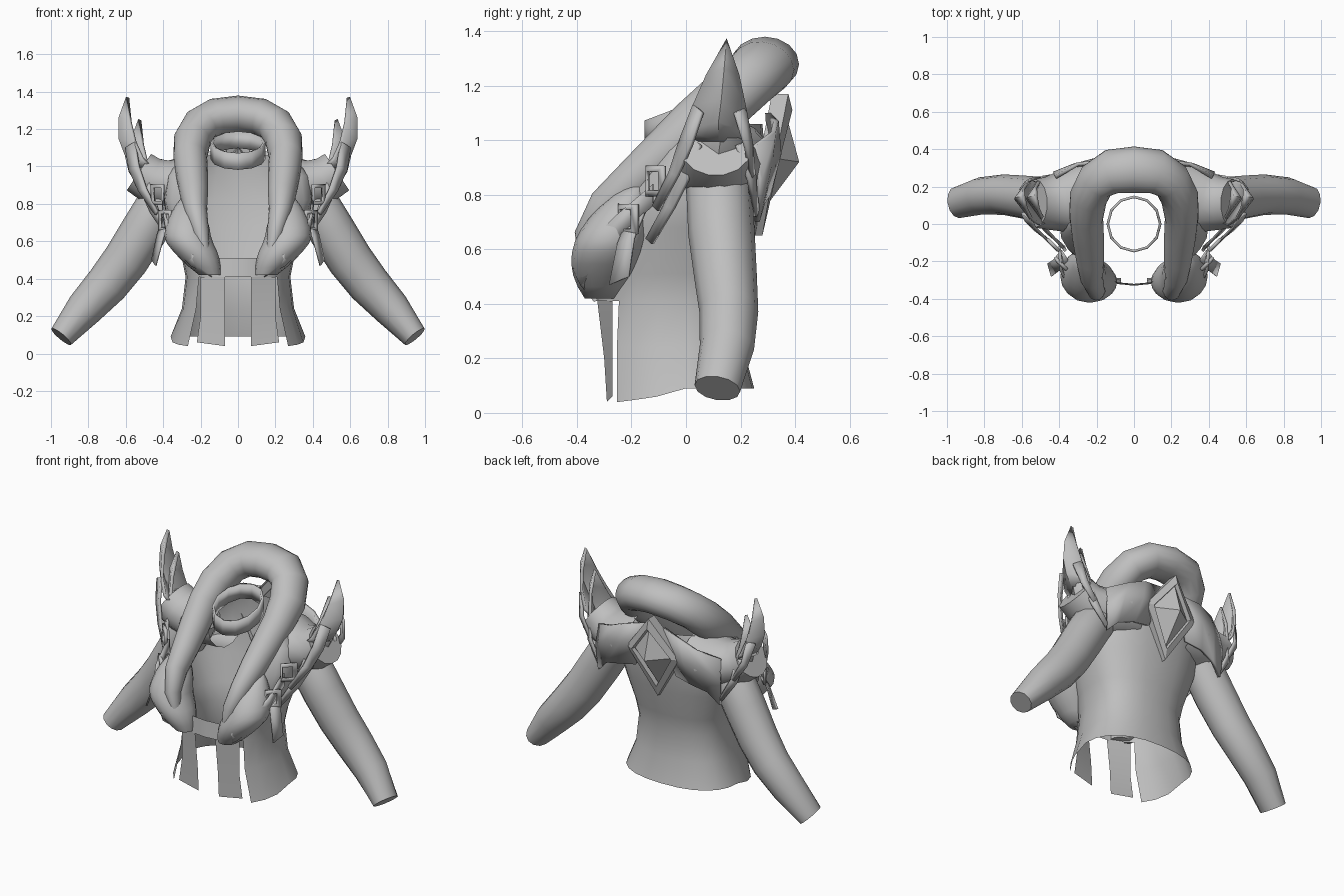
import bpy, bmesh, math
from mathutils import Vector

if "Cube" in bpy.data.objects:
    bpy.data.objects.remove(bpy.data.objects["Cube"])

grey = bpy.data.materials.new("plain_grey")
grey.use_nodes = True
COL = (0.52, 0.52, 0.52, 1)
grey.diffuse_color = COL
grey.node_tree.nodes["Principled BSDF"].inputs["Base Color"].default_value = COL


def loft(name, rings, closed=True, mirror=True, solid=0, caps="", angle=40, skip=None):
    """Skin between rows of points, then mirror and thicken."""
    bm = bmesh.new()
    rows = [[bm.verts.new(p) for p in r] for r in rings]
    n = len(rows[0])
    for i in range(len(rows) - 1):
        for j in range(n if closed else n - 1):
            if skip and skip(i, j):
                continue
            k = (j + 1) % n
            bm.faces.new((rows[i][j], rows[i][k], rows[i + 1][k], rows[i + 1][j]))
    if "s" in caps:
        bm.faces.new(rows[0])
    if "e" in caps:
        bm.faces.new(rows[-1])
    bmesh.ops.remove_doubles(bm, verts=bm.verts, dist=0.0005)
    loose = [v for v in bm.verts if not v.link_faces]
    bmesh.ops.delete(bm, geom=loose, context="VERTS")
    bmesh.ops.recalc_face_normals(bm, faces=bm.faces)
    me = bpy.data.meshes.new(name)
    bm.to_mesh(me)
    bm.free()
    ob = bpy.data.objects.new(name, me)
    bpy.context.collection.objects.link(ob)
    me.materials.append(grey)
    if mirror:
        ob.modifiers.new("mirror", "MIRROR")
    if solid:
        mod = ob.modifiers.new("thickness", "SOLIDIFY")
        mod.thickness, mod.offset = solid, 0
    bpy.ops.object.select_all(action="DESELECT")
    ob.select_set(True)
    bpy.context.view_layer.objects.active = ob
    bpy.ops.object.shade_smooth_by_angle(angle=math.radians(angle))
    return ob


def tube(path, sides=14, snap=False):
    """Rings of given radii set square to a path of (x, y, z, r_side, r_up)."""
    pts = [Vector(p[:3]) for p in path]
    rings = []
    for i, p in enumerate(path):
        t = (pts[min(i + 1, len(pts) - 1)] - pts[max(i - 1, 0)]).normalized()
        u = (Vector((0, 1, 0)) - t * t.y).normalized()
        w = t.cross(u)
        ring = []
        for k in range(sides):
            a = math.tau * k / sides
            ring.append(pts[i] + u * math.cos(a) * p[3] + w * math.sin(a) * p[4])
        if snap and i == 0:
            for q in ring:
                q.x = 0
        rings.append(ring)
    return rings


# Torso shell: (height, half width, front, back), open at the neckline and front hem
levels = [(0.07, 0.36, -0.34, 0.25), (0.24, 0.30, -0.34, 0.21), (0.41, 0.28, -0.33, 0.2),
          (0.51, 0.30, -0.32, 0.22), (0.68, 0.36, -0.31, 0.26), (0.82, 0.40, -0.24, 0.28),
          (0.95, 0.38, -0.12, 0.29), (1.06, 0.29, -0.04, 0.28)]
SEG = 24
rings = []
for i, (z, w, f, b) in enumerate(levels):
    ring = []
    for j in range(SEG):
        a = math.tau * j / SEG
        s, c = math.sin(a), math.cos(a)
        x = w * math.copysign(abs(s) ** 0.85, s)
        y = (-f if c > 0 else b) * -math.copysign(abs(c) ** 0.85, c)
        dip = 0.06 * max(c, 0) ** 0.5 if i == 0 else 0
        ring.append((x, y, z - dip + (0.02 if i == 0 else 0)))
    rings.append(ring)
loft("torso", rings, mirror=False, angle=60,
     skip=lambda i, j: (j < 3 or j >= SEG - 3) and i != 2)

# Two hanging panels at the front hem
loft("front_panel", [[(0.07, -0.325, 0.41), (0.2, -0.27, 0.41)],
                     [(0.07, -0.30, 0.2), (0.2, -0.27, 0.2)],
                     [(0.07, -0.29, 0.04), (0.22, -0.27, 0.06)]], closed=False)

# Bust cups: rounded forms leaning inward to a pointed lower edge
cup = []
for i in range(11):
    t = i / 10
    z = 0.42 + 0.42 * t
    r = math.sin(math.pi * (0.12 + 0.84 * t)) ** 0.75
    cx = 0.15 + 0.12 * min(1, t * 2.2)
    cy = -0.31 + 0.13 * t ** 2
    cup.append([(cx + 0.125 * r * math.cos(math.tau * k / 16),
                 cy + 0.13 * r * math.sin(math.tau * k / 16), z) for k in range(16)])
loft("bust_cup", cup, caps="se", angle=50)

# Swept trim below each cup
loft("bust_trim", [[(0.14, -0.33, 0.41), (0.14, -0.33, 0.41)],
                   [(0.25, -0.38, 0.47), (0.24, -0.41, 0.53)],
                   [(0.33, -0.33, 0.55), (0.34, -0.35, 0.63)],
                   [(0.38, -0.24, 0.65), (0.39, -0.25, 0.73)],
                   [(0.40, -0.12, 0.76), (0.40, -0.12, 0.84)]], closed=False, solid=0.015)

# Padded collar arching behind the head and tapering down the chest
collar = [(0, 0.29, 1.28, 0.125, 0.1), (0.12, 0.28, 1.265, 0.12, 0.1),
          (0.2, 0.23, 1.22, 0.11, 0.1), (0.245, 0.14, 1.14, 0.11, 0.1),
          (0.255, 0.03, 1.05, 0.1, 0.09), (0.245, -0.08, 0.95, 0.09, 0.085),
          (0.235, -0.19, 0.85, 0.08, 0.075), (0.225, -0.29, 0.76, 0.07, 0.06),
          (0.2, -0.36, 0.65, 0.05, 0.045), (0.17, -0.36, 0.52, 0.03, 0.02)]
loft("collar", tube(collar, 16, snap=True), caps="e", angle=70)

# Tilted neck band
band = []
for h in (0, 0.09):
    band.append([(0.14 * math.sin(math.tau * k / 12), 0.145 * math.cos(math.tau * k / 12),
                  1.04 + h + 0.058 * math.cos(math.tau * k / 12)) for k in range(12)])
loft("neck_band", band, mirror=False, solid=0.014, angle=20)

# Sleeves
arm = [(0.3, 0.12, 0.93, 0.1, 0.09), (0.39, 0.12, 0.84, 0.12, 0.125),
       (0.5, 0.13, 0.66, 0.122, 0.125), (0.6, 0.145, 0.5, 0.115, 0.122),
       (0.7, 0.157, 0.37, 0.108, 0.115), (0.82, 0.15, 0.24, 0.1, 0.1),
       (0.945, 0.115, 0.09, 0.085, 0.068)]
loft("sleeve", tube(arm, 12), caps="e")

# Shoulder pads, narrowing and then flaring outward
pad = [(0.18, 0.14, 0.92, 0.18, 0.16), (0.27, 0.14, 0.91, 0.19, 0.15),
       (0.38, 0.12, 0.9, 0.165, 0.135), (0.47, 0.11, 0.93, 0.14, 0.125),
       (0.53, 0.11, 0.97, 0.13, 0.12)]
loft("shoulder_pad", tube(pad, 14), caps="e", angle=55)


# Pointed shoulder fins in two layers, each with a front and a back leg
def fin(name, dx, dz, k):
    def at(x, y, z):
        return (x + dx, 0.12 + (y - 0.12) * k, z + dz)
    tip = at(0.59, 0.15, 1.37)
    loft(name, [[tip] * 3,
                [at(0.575, 0.08, 1.24), at(0.63, 0.14, 1.26), at(0.59, 0.19, 1.24)],
                [at(0.55, 0.03, 1.13), at(0.63, 0.13, 1.15), at(0.575, 0.215, 1.13)],
                [at(0.51, 0.0, 1.04), at(0.6, 0.12, 1.07), at(0.54, 0.23, 1.03)],
                [at(0.47, 0.0, 1.0), at(0.56, 0.12, 1.0), at(0.5, 0.22, 0.99)]],
         closed=False, solid=0.018)
    loft(name + "_front_leg", [[at(0.55, 0.03, 1.13), at(0.6, 0.06, 1.1)],
                               [at(0.53, -0.02, 1.0), at(0.58, 0.02, 0.98)],
                               [at(0.49, -0.06, 0.88), at(0.53, -0.03, 0.87)],
                               [at(0.43, -0.12, 0.76), at(0.44, -0.1, 0.74)]],
         closed=False, solid=0.015)
    loft(name + "_back_leg", [[at(0.57, 0.215, 1.12), at(0.61, 0.18, 1.1)],
                              [at(0.55, 0.24, 0.99), at(0.58, 0.22, 0.97)],
                              [at(0.48, 0.25, 0.86), at(0.49, 0.24, 0.84)]],
         closed=False, solid=0.015)


fin("outer_fin", 0, 0, 1)
fin("inner_fin", -0.065, -0.12, 1.1)

# Back yoke running from the brooch to a point behind each armpit
loft("back_yoke", [[(0.06, 0.30, 1.1), (0.1, 0.31, 0.95), (0.14, 0.29, 0.82)],
                   [(0.2, 0.33, 1.07), (0.22, 0.34, 0.95), (0.25, 0.30, 0.8)],
                   [(0.3, 0.32, 1.03), (0.33, 0.31, 0.93), (0.35, 0.28, 0.77)],
                   [(0.42, 0.25, 0.98), (0.43, 0.27, 0.86), (0.42, 0.26, 0.7)]],
     closed=False, solid=0.02)

# Diamond brooch on the back: frame, recess and faceted gem
diamond = [(0, 0.345, 1.17), (0.18, 0.3, 0.94), (0, 0.25, 0.65), (-0.18, 0.3, 0.94)]


def facet(scale, lift):
    return [(x * scale, y + lift, 0.92 + (z - 0.92) * scale) for x, y, z in diamond]


loft("back_brooch", [facet(1, -0.03), facet(1, 0.03), facet(0.76, 0.045),
                     facet(0.72, 0.02), [(0, 0.415, 0.92)] * 4], mirror=False, angle=10)

# Loose tabs and square buckles at the sides of the chest
loft("chest_tab", [[(0.35, -0.2, 0.74), (0.39, -0.14, 0.76)],
                   [(0.4, -0.25, 0.62), (0.43, -0.19, 0.64)],
                   [(0.44, -0.28, 0.47), (0.46, -0.21, 0.5)]], closed=False, solid=0.01)


def square(cx, cy, cz, s, lift):
    return [(cx + sx * s * 0.6, cy + 0.6 * sx * s - lift, cz + sz * s)
            for sx, sz in ((-1, -1), (1, -1), (1, 1), (-1, 1))]


for name, c in (("upper_buckle", (0.43, -0.11, 0.85)), ("lower_buckle", (0.39, -0.21, 0.71))):
    loft(name, [square(*c, 0.055, 0), square(*c, 0.035, 0.01)], solid=0.015, angle=10)
